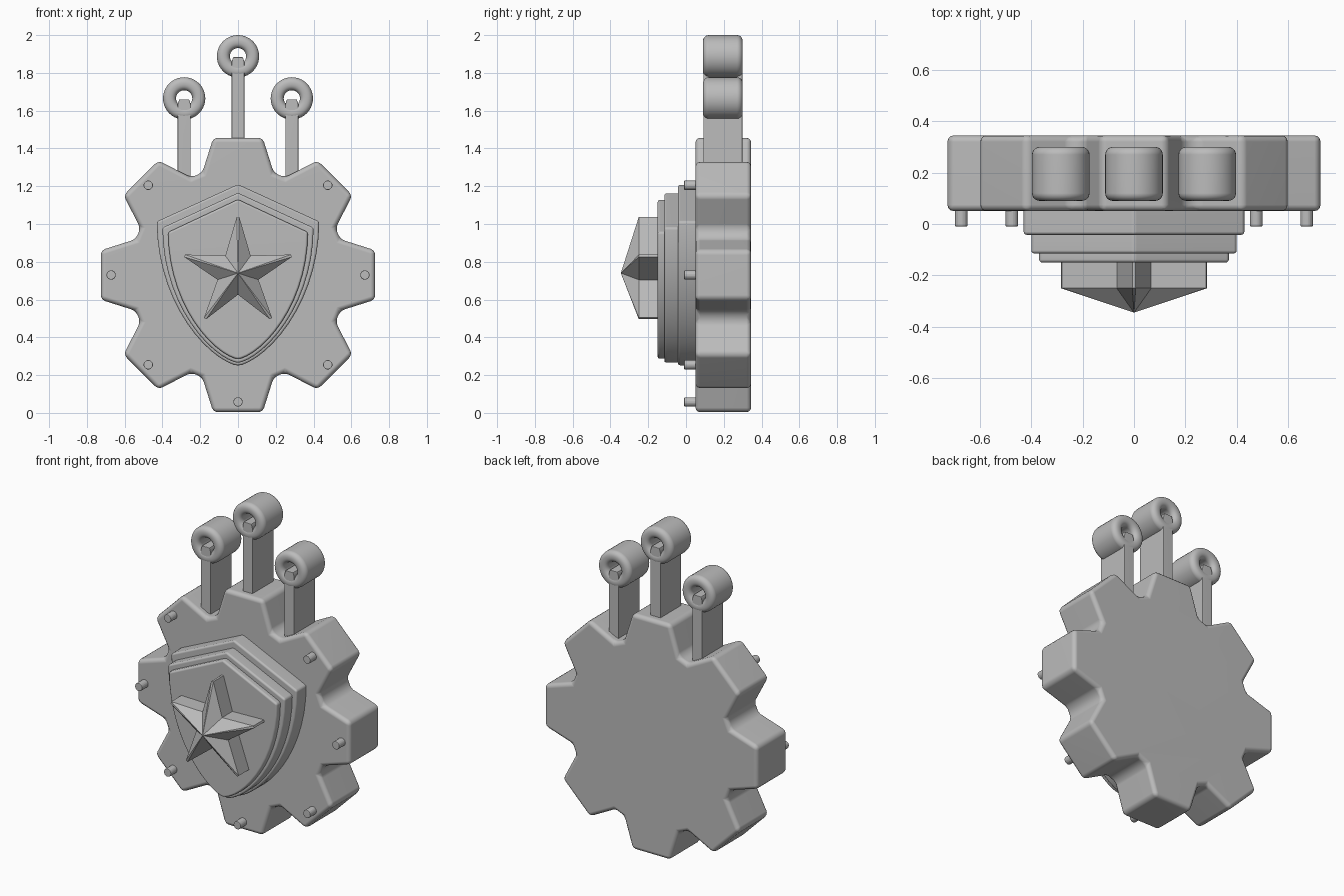
import bpy, bmesh
from math import sin, cos, pi, radians

cube = bpy.data.objects.get("Cube")
if cube:
    bpy.data.objects.remove(cube, do_unlink=True)

GREY = (0.5, 0.5, 0.5, 1)
grey = bpy.data.materials.new("plain grey")
grey.use_nodes = True
grey.diffuse_color = GREY
grey.node_tree.nodes["Principled BSDF"].inputs["Base Color"].default_value = GREY

CENTRE_Z = 0.73


def finish(name, bm, smooth=True):
    """Turn a bmesh into a shaded object."""
    bmesh.ops.recalc_face_normals(bm, faces=bm.faces)
    mesh = bpy.data.meshes.new(name)
    bm.to_mesh(mesh)
    bm.free()
    mesh.materials.append(grey)
    obj = bpy.data.objects.new(name, mesh)
    bpy.context.collection.objects.link(obj)
    if smooth:
        bpy.ops.object.select_all(action='DESELECT')
        obj.select_set(True)
        bpy.context.view_layer.objects.active = obj
        bpy.ops.object.shade_smooth_by_angle(angle=radians(35))
        obj.modifiers.new("Even shading", 'WEIGHTED_NORMAL').keep_sharp = True
    return obj


def slab(name, outline, front, back, bevel=0.0, segments=3):
    """Extrude an x-z outline from front to back and round its hard edges."""
    bm = bmesh.new()
    face = bm.faces.new([bm.verts.new((x, front, z)) for x, z in outline])
    ext = bmesh.ops.extrude_face_region(bm, geom=[face], use_keep_orig=True)
    for v in ext["geom"]:
        if isinstance(v, bmesh.types.BMVert):
            v.co.y = back
    bmesh.ops.recalc_face_normals(bm, faces=bm.faces)
    if bevel:
        hard = [e for e in bm.edges if e.calc_face_angle(0) > radians(20)]
        bmesh.ops.bevel(bm, geom=hard, offset=bevel, segments=segments,
                        profile=0.5, affect='EDGES', clamp_overlap=True)
    return finish(name, bm)


def polar(radius, degrees, z=CENTRE_Z):
    """Point on a circle, measured clockwise from the top."""
    a = radians(degrees)
    return radius * sin(a), z + radius * cos(a)


# Gear body with eight tapered teeth
gear = []
for tooth in range(8):
    for radius, turn in ((0.573, -19.3), (0.738, -10.2), (0.738, 10.2), (0.573, 19.3)):
        gear.append(polar(radius, tooth * 45 + turn))
slab("gear_body", gear, 0.05, 0.345, 0.025)

# Pins on every tooth but the top one
for i in range(1, 8):
    px, pz = polar(0.672, i * 45)
    pin = [(px + 0.025 * cos(k * pi / 8), pz + 0.025 * sin(k * pi / 8)) for k in range(16)]
    slab("pin_%d" % i, pin, -0.01, 0.07, 0.006, 2)


# Shield in three stepped layers
def shield(name, half_width, bottom, top, front, back):
    height = top - bottom
    shoulder = bottom + 0.795 * height
    side = []
    for k in range(14):
        t = k / 14 * pi / 2
        side.append((half_width * cos(t) ** 1.35,
                     shoulder - (shoulder - bottom) * sin(t)))
    mirrored = [(-x, z) for x, z in reversed(side)]
    slab(name, [(0, top)] + side + [(0, bottom)] + mirrored, front, back, 0.012)


shield("shield_base", 0.43, 0.25, 1.21, -0.042, 0.07)
shield("shield_middle", 0.40, 0.265, 1.165, -0.115, -0.03)
shield("shield_face", 0.37, 0.285, 1.13, -0.15, -0.10)

# Faceted star: straight walls rising to a central peak
bm = bmesh.new()
star = []
for i in range(5):
    for radius, turn in ((0.297, -1.3), (0.297, 1.3), (0.114, 36)):
        star.append(polar(radius, i * 72 + turn, 0.74))
rim = [bm.verts.new((x, -0.25, z)) for x, z in star]
base = [bm.verts.new((x, -0.14, z)) for x, z in star]
peak = bm.verts.new((0, -0.345, 0.74))
bm.faces.new(base)
for i in range(len(rim)):
    j = (i + 1) % len(rim)
    bm.faces.new((rim[i], rim[j], base[j], base[i]))
    bm.faces.new((rim[i], rim[j], peak))
finish("star", bm, smooth=False)


# Hanging posts, each ending in a thick rounded ring
def ring(name, x, z):
    inner, outer, front, back, r = 0.043, 0.112, 0.09, 0.30, 0.03
    bm = bmesh.new()
    loop = []
    corners = ((outer - r, back - r), (inner + r, back - r),
               (inner + r, front + r), (outer - r, front + r))
    for c, (cx, cy) in enumerate(corners):
        for k in range(6):
            a = (c + k / 5) * pi / 2
            loop.append(bm.verts.new((x + cx + r * cos(a), cy + r * sin(a), z)))
    edges = [bm.edges.new((loop[i], loop[(i + 1) % len(loop)])) for i in range(len(loop))]
    bmesh.ops.spin(bm, geom=loop + edges, cent=(x, 0, z), axis=(0, 1, 0),
                   angle=2 * pi, steps=40, use_merge=True)
    bmesh.ops.remove_doubles(bm, verts=bm.verts, dist=0.0001)
    finish(name, bm)


for side, x, z, foot in (("left", 0.285, 1.665, 1.2), ("middle", 0, 1.888, 1.38),
                         ("right", -0.285, 1.665, 1.2)):
    w, tip = 0.034, z - 0.005
    post = [(x - w, foot), (x + w, foot), (x + w, tip - 0.025),
            (x + 0.026, tip), (x - 0.026, tip), (x - w, tip - 0.025)]
    slab("post_" + side, post, 0.092, 0.298, 0.004, 2)
    ring("ring_" + side, x, z)
